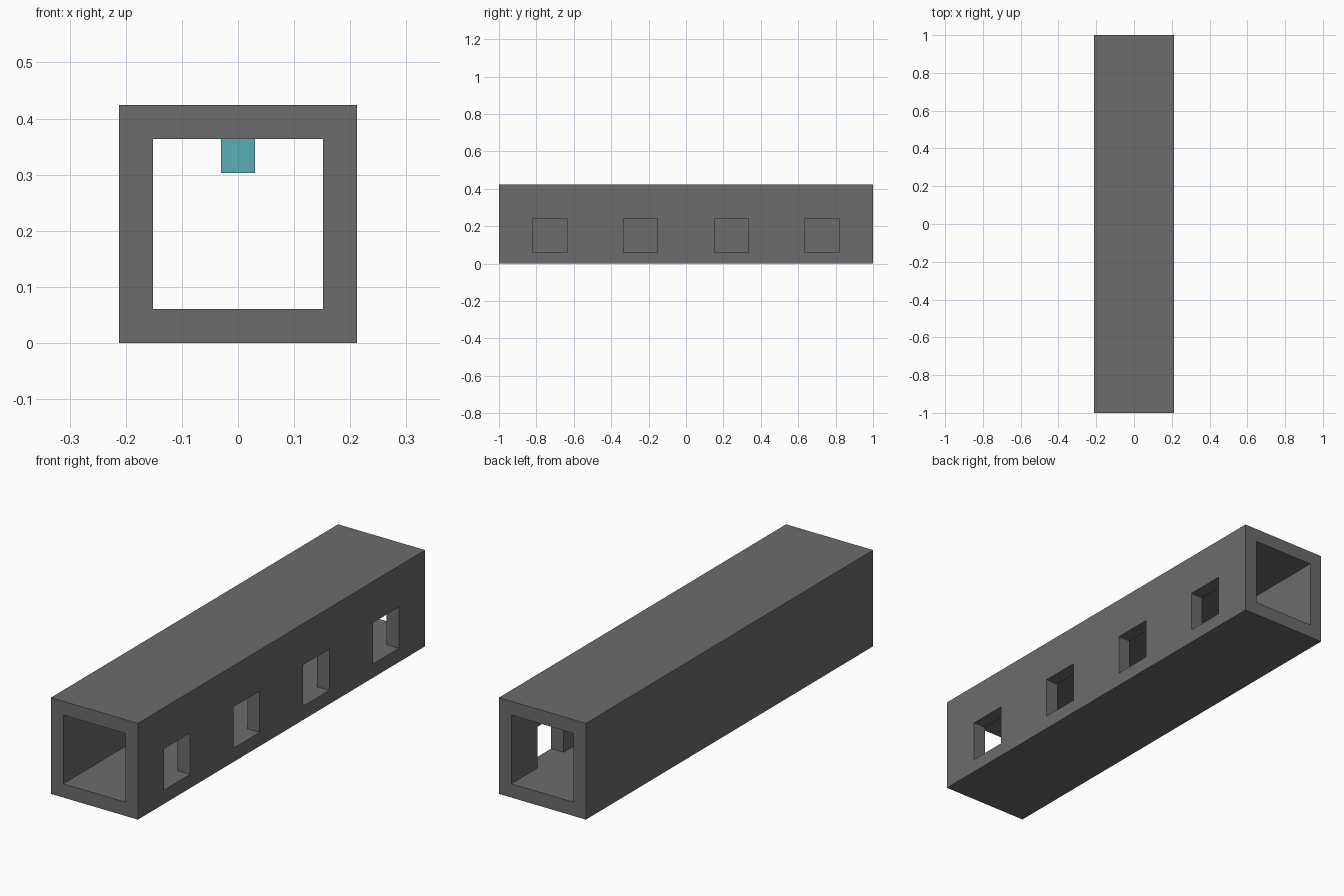
import bpy
import bmesh
from mathutils import Matrix, Vector

if "Cube" in bpy.data.objects:
    bpy.data.objects.remove(bpy.data.objects["Cube"], do_unlink=True)

U = 2 / 33            # wall thickness, the module of the whole design
SIZE = 7 * U          # outer width and height
WINDOW_Y = [(-12 + 8 * i) * U for i in range(4)]


def material(name, rgb):
    mat = bpy.data.materials.new(name)
    mat.use_nodes = True
    mat.diffuse_color = (*rgb, 1)
    mat.node_tree.nodes["Principled BSDF"].inputs["Base Color"].default_value = (*rgb, 1)
    return mat


def boxes(name, centres, size, mat):
    """One object made of equal boxes at the given centres."""
    bm = bmesh.new()
    for c in centres:
        bmesh.ops.create_cube(bm, size=1, matrix=Matrix.LocRotScale(Vector(c), None, Vector(size)))
    mesh = bpy.data.meshes.new(name)
    bm.to_mesh(mesh)
    bm.free()
    mesh.materials.append(mat)
    obj = bpy.data.objects.new(name, mesh)
    bpy.context.collection.objects.link(obj)
    return obj


def cut(target, cutter):
    """Subtract the cutter, then discard it."""
    cutter.hide_render = True
    mod = target.modifiers.new("cut", 'BOOLEAN')
    mod.operation = 'DIFFERENCE'
    mod.solver = 'EXACT'
    mod.object = cutter
    bpy.context.view_layer.objects.active = target
    bpy.ops.object.modifier_apply(modifier=mod.name)
    bpy.data.objects.remove(cutter, do_unlink=True)


grey = material("dark grey", (0.15, 0.15, 0.15))
teal = material("teal", (0.10, 0.43, 0.47))

# Square corridor, open at both ends
corridor = boxes("corridor", [(0, 0, SIZE / 2)], (SIZE, 2, SIZE), grey)
cut(corridor, boxes("bore_cutter", [(0, 0, SIZE / 2)], (5 * U, 3, 5 * U), grey))

# Four windows along the left wall, their sills level with the floor
cut(corridor, boxes("window_cutter", [(3 * U, y, 2.5 * U) for y in WINDOW_Y],
                    (3 * U, 3 * U, 3 * U), grey))

# Ceiling lamps, one opposite each window
for i, y in enumerate(WINDOW_Y):
    boxes(f"ceiling_lamp_{i + 1}", [(0, y, 5.5 * U)], (U, U, U), teal)
